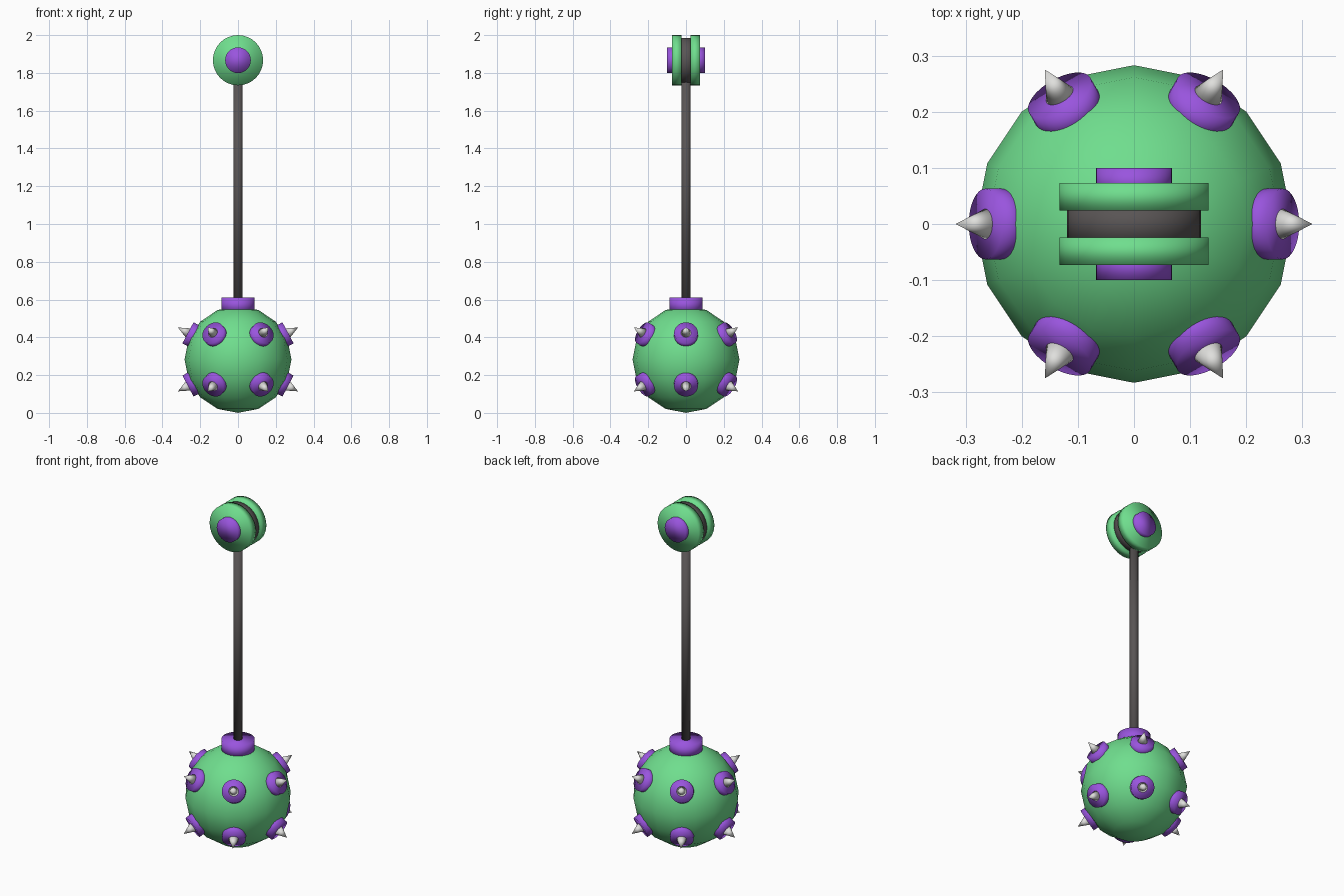
import bpy
import math
from mathutils import Vector

cube = bpy.data.objects.get("Cube")
if cube:
    bpy.data.objects.remove(cube, do_unlink=True)


def make_material(name, rgb):
    mat = bpy.data.materials.new(name)
    mat.use_nodes = True
    color = (*rgb, 1)
    mat.diffuse_color = color
    mat.node_tree.nodes["Principled BSDF"].inputs["Base Color"].default_value = color
    return mat


green = make_material("green", (0.16, 0.73, 0.27))
purple = make_material("purple", (0.32, 0.09, 0.73))
grey = make_material("dark grey", (0.10, 0.09, 0.09))
silver = make_material("pale silver", (0.74, 0.74, 0.72))


def finish(name, mat):
    obj = bpy.context.object
    obj.name = name
    obj.data.materials.append(mat)
    bpy.ops.object.shade_smooth()
    return obj


def rod(name, mat, start, end, r1, r2=None, sides=32):
    """Cylinder or cone running from start to end."""
    start, end = Vector(start), Vector(end)
    axis = end - start
    bpy.ops.mesh.primitive_cone_add(
        vertices=sides, radius1=r1, radius2=r1 if r2 is None else r2,
        depth=axis.length, location=(start + end) / 2,
        rotation=axis.to_track_quat("Z", "Y").to_euler())
    return finish(name, mat)


# Ball
R = 0.283
center = Vector((0, 0, R))
bpy.ops.mesh.primitive_uv_sphere_add(segments=16, ring_count=8, radius=R, location=center)
finish("ball", green)

# Two rows of six studs, each a round pad with a spike
for row, sign in (("upper", 1), ("lower", -1)):
    tilt = math.radians(28) * sign
    for i in range(6):
        turn = math.radians(60 * i)
        d = Vector((math.cos(turn) * math.cos(tilt),
                    math.sin(turn) * math.cos(tilt), math.sin(tilt)))
        rod(f"{row}_pad_{i + 1}", purple, center + d * 0.24, center + d * 0.30, 0.063)
        rod(f"{row}_spike_{i + 1}", silver, center + d * 0.295, center + d * 0.36, 0.029, 0)

# Collar and shaft
rod("collar", purple, (0, 0, 0.53), (0, 0, 0.61), 0.088)
rod("shaft", grey, (0, 0, 0.56), (0, 0, 1.80), 0.024)

# Pommel: grooved wheel with a hub through it
top = 1.867
rod("pommel_groove", grey, (0, -0.04, top), (0, 0.04, top), 0.119)
for side, s in (("front", -1), ("back", 1)):
    rod(f"{side}_pommel_disc", green, (0, s * 0.024, top), (0, s * 0.073, top), 0.133)
    rod(f"{side}_hub", purple, (0, s * 0.05, top), (0, s * 0.10, top), 0.068)
